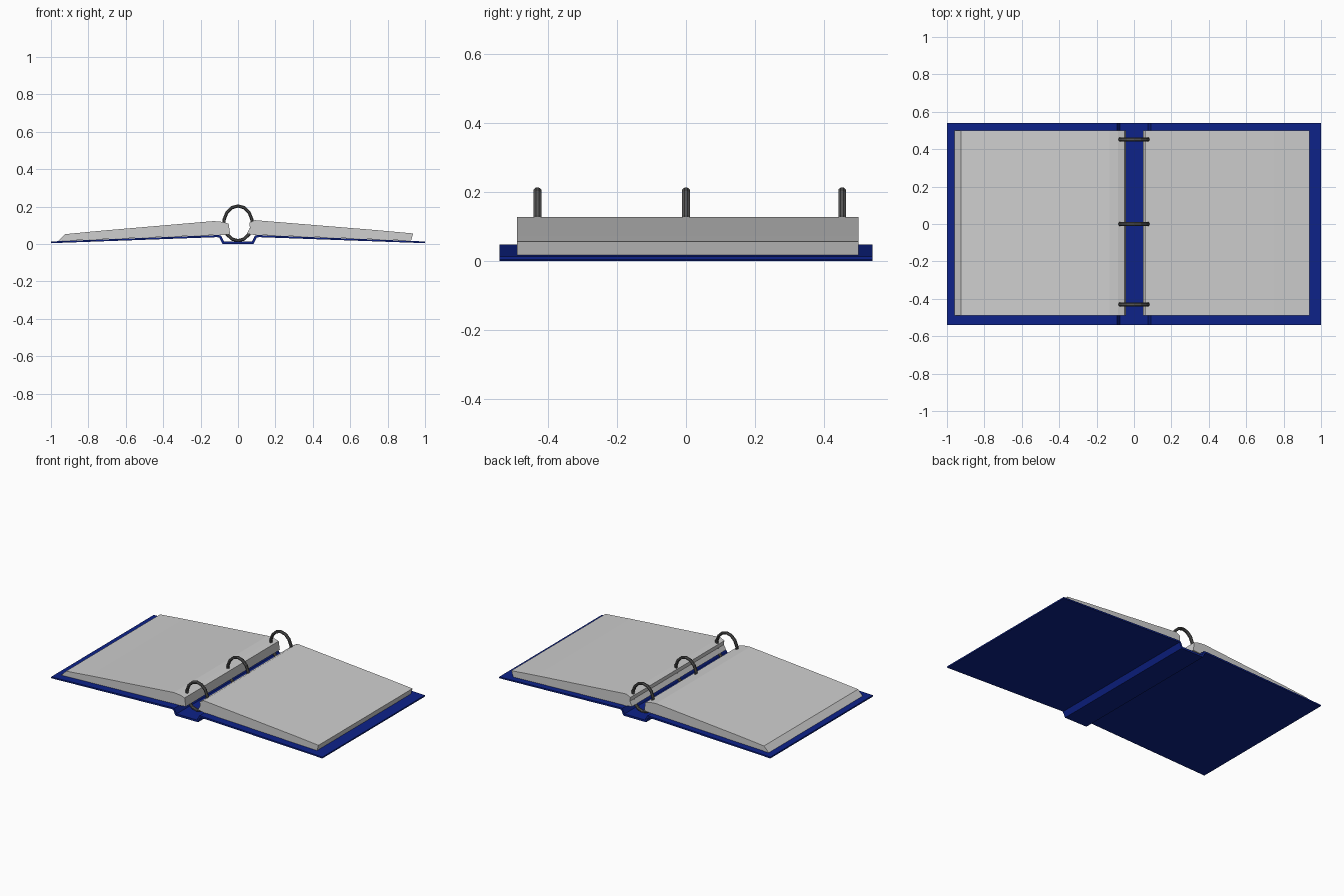
import bpy, bmesh, math
from mathutils import Vector

if "Cube" in bpy.data.objects:
    bpy.data.objects.remove(bpy.data.objects["Cube"])


def material(name, colour):
    m = bpy.data.materials.new(name)
    m.diffuse_color = (*colour, 1)
    m.use_nodes = True
    m.node_tree.nodes["Principled BSDF"].inputs["Base Color"].default_value = m.diffuse_color
    return m


BLUE = material("navy blue", (0.004, 0.016, 0.25))
PAPER = material("paper grey", (0.62, 0.62, 0.62))
METAL = material("dark metal", (0.09, 0.09, 0.09))


def finish(name, bm, mat, smooth=False):
    bmesh.ops.recalc_face_normals(bm, faces=bm.faces)
    me = bpy.data.meshes.new(name)
    bm.to_mesh(me)
    bm.free()
    me.materials.append(mat)
    for p in me.polygons:
        p.use_smooth = smooth
    ob = bpy.data.objects.new(name, me)
    bpy.context.collection.objects.link(ob)
    return ob


def extrude_profile(name, profile, y0, y1, mat):
    """Closed x-z profile swept along y."""
    bm = bmesh.new()
    face = bm.faces.new([bm.verts.new((x, y0, z)) for x, z in profile])
    new = bmesh.ops.extrude_face_region(bm, geom=[face])["geom"]
    bmesh.ops.translate(bm, vec=(0, y1 - y0, 0),
                        verts=[v for v in new if isinstance(v, bmesh.types.BMVert)])
    bmesh.ops.triangulate(bm, faces=[f for f in bm.faces if len(f.verts) > 4])
    return finish(name, bm, mat)


# folded cover: two sloping boards, raised hinges and a flat spine
top = [(0.075, 0.013), (0.092, 0.046), (0.115, 0.047), (1.0, 0.013)]
bottom = [(1.0, 0.004), (0.115, 0.036), (0.1, 0.035), (0.083, 0.0)]
half = top + bottom
mirrored = [(-x, z) for x, z in reversed(half)]
extrude_profile("cover", half + mirrored, -0.54, 0.54, BLUE)

# left page stack, with fanned outer edge
extrude_profile("left_pages", [
    (-0.96, 0.016), (-0.925, 0.052), (-0.75, 0.069), (-0.13, 0.122),
    (-0.085, 0.118), (-0.05, 0.108), (-0.042, 0.052), (-0.085, 0.047),
    (-0.115, 0.048)], -0.49, 0.5, PAPER)

# right page stack
extrude_profile("right_pages", [
    (0.925, 0.017), (0.937, 0.056), (0.75, 0.073), (0.09, 0.127),
    (0.06, 0.112), (0.064, 0.085), (0.047, 0.055), (0.09, 0.047),
    (0.115, 0.048)], -0.49, 0.5, PAPER)


# binder rings
def ring(name, y, segments=14, sides=8):
    bm = bmesh.new()
    loops = []
    for i in range(segments):
        a = 2 * math.pi * i / segments + math.pi / 2
        out = Vector((math.cos(a), 0, math.sin(a)))
        centre = Vector((0.076 * out.x, y, 0.11 + 0.093 * out.z))
        loops.append([bm.verts.new(
            centre + out * 0.0095 * math.cos(t) + Vector((0, 0.012 * math.sin(t), 0)))
            for t in (2 * math.pi * (j + 0.5) / sides for j in range(sides))])
    for i in range(segments):
        a, b = loops[i], loops[(i + 1) % segments]
        for j in range(sides):
            k = (j + 1) % sides
            bm.faces.new((a[j], a[k], b[k], b[j]))
    finish(name, bm, METAL)


for label, y in (("front", -0.43), ("middle", 0.0), ("back", 0.452)):
    ring(label + "_ring", y)
